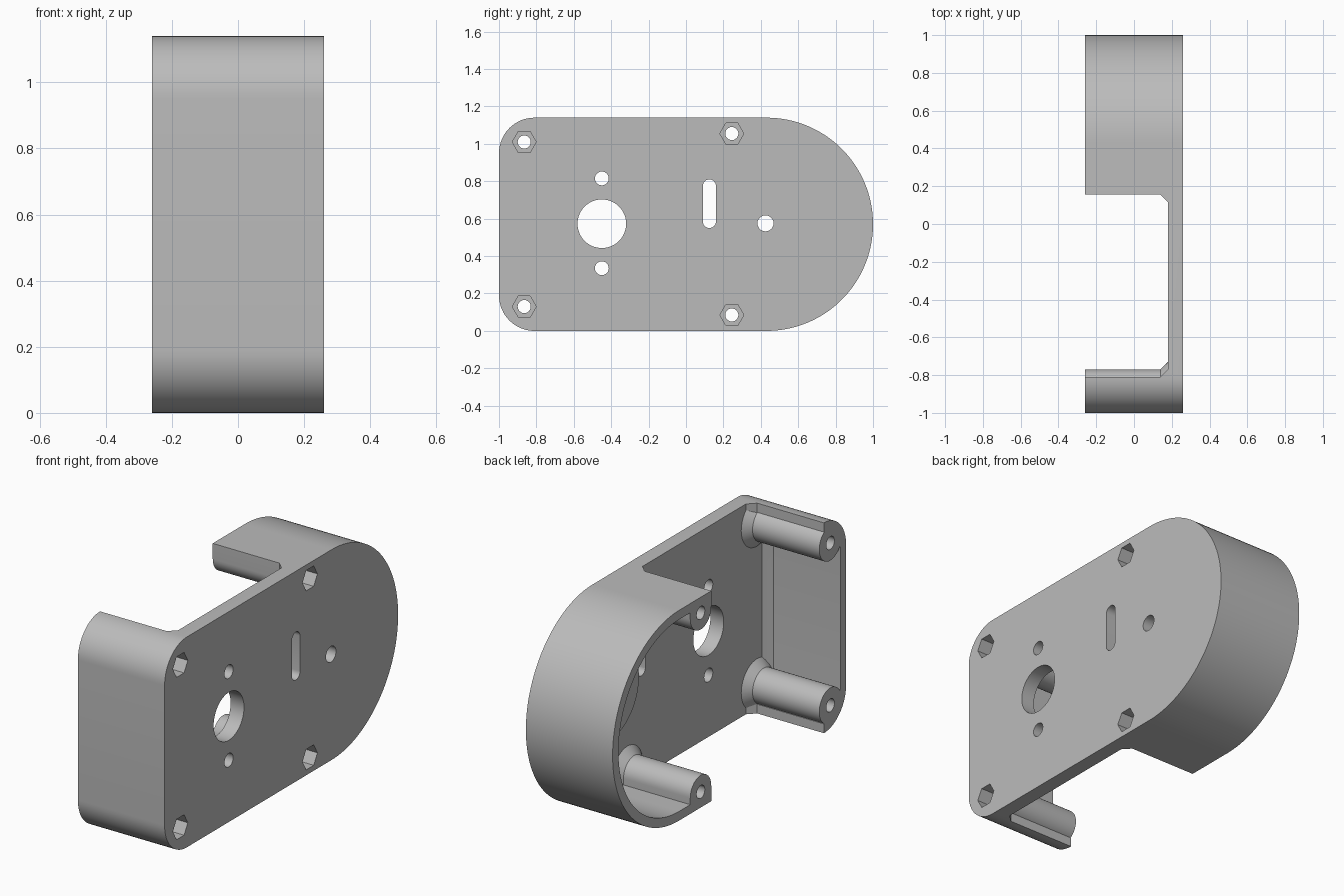
import bpy, bmesh
from math import sin, cos, pi

cube = bpy.data.objects.get("Cube")
if cube:
    bpy.data.objects.remove(cube, do_unlink=True)

grey = bpy.data.materials.new("plain grey")
grey.use_nodes = True
grey.diffuse_color = (0.5, 0.5, 0.5, 1)
grey.node_tree.nodes["Principled BSDF"].inputs["Base Color"].default_value = (0.5, 0.5, 0.5, 1)

MID = 0.57          # half height of the housing
FLOOR, FLARE = 0.18, 0.04   # inner plate face, chamfer size
OPEN = -0.26        # open side of the housing


def arc(y, z, r, start, end, n):
    return [(y + r * cos(start + (end - start) * i / n),
             z + r * sin(start + (end - start) * i / n)) for i in range(n + 1)]


def circle(y, z, r, n=40):
    return arc(y, z, r, 0, 2 * pi, n)[:-1]


def outline(inset):
    """Rounded front corners and a half-round back."""
    corner = 0.19 - inset
    return (arc(0.43, MID, MID - inset, -pi / 2, pi / 2, 72)
            + arc(-0.81, 2 * MID - 0.19, corner, pi / 2, pi, 16)
            + arc(-0.81, 0.19, corner, pi, 1.5 * pi, 16))


def rect(y0, y1, z0, z1):
    return [(y0, z0), (y1, z0), (y1, z1), (y0, z1)]


def loft(name, sections):
    """Solid through matching y-z profiles placed along x."""
    bm = bmesh.new()
    rings = [[bm.verts.new((x, y, z)) for y, z in pts] for x, pts in sections]
    for a, b in zip(rings, rings[1:]):
        for i in range(len(a)):
            j = (i + 1) % len(a)
            bm.faces.new((a[i], a[j], b[j], b[i]))
    bm.faces.new(rings[0])
    bm.faces.new(rings[-1])
    bmesh.ops.recalc_face_normals(bm, faces=bm.faces)
    mesh = bpy.data.meshes.new(name)
    bm.to_mesh(mesh)
    bm.free()
    mesh.materials.append(grey)
    ob = bpy.data.objects.new(name, mesh)
    bpy.context.collection.objects.link(ob)
    return ob


def combine(target, tool, operation):
    mod = target.modifiers.new(operation, 'BOOLEAN')
    mod.operation, mod.solver, mod.object = operation, 'EXACT', tool
    bpy.context.view_layer.objects.active = target
    bpy.ops.object.modifier_apply(modifier=mod.name)
    bpy.data.objects.remove(tool, do_unlink=True)


# Solid housing block
housing = loft("housing", [(OPEN, outline(0)), (0.26, outline(0))])

# Hollow interior with a chamfer around the plate
hollow = loft("hollow", [(-0.4, outline(0.05)), (FLOOR - FLARE, outline(0.05)),
                         (FLOOR, outline(0.05 + FLARE))])

# Gap through the top and bottom walls
gap = loft("gap", [(-0.4, rect(-0.81, 0.2, -0.1, 1.24)),
                   (FLOOR - FLARE, rect(-0.81, 0.2, -0.1, 1.24)),
                   (FLOOR, rect(-0.81 + FLARE, 0.2, -0.1, 1.24))])
combine(hollow, gap, 'UNION')


# Screw posts with flared feet, kept out of the hollow
def front_post(y, z, side, r):
    return circle(y, z, r + 0.005)


def back_post(y, z, side, r):
    start = pi if side > 0 else 0
    far = z + 0.3 * side
    return arc(y, z, r, start, start + pi, 24) + [(y + r * side, far), (y - r * side, far)]


screws = []
for side in (1, -1):
    for y, dz, shape in ((-0.865, 0.44, front_post), (0.245, 0.485, back_post)):
        z = MID + side * dz
        screws.append((y, z))
        post = loft("post", [(-0.5, shape(y, z, side, 0.09)),
                             (FLOOR - FLARE, shape(y, z, side, 0.09)),
                             (FLOOR, shape(y, z, side, 0.09 + FLARE)),
                             (0.22, shape(y, z, side, 0.09 + FLARE))])
        combine(hollow, post, 'DIFFERENCE')

# Thin round boss about the pivot hole
boss = loft("boss", [(FLOOR - 0.02, circle(0.425, MID, 0.25, 64)),
                     (0.22, circle(0.425, MID, 0.25, 64))])
combine(hollow, boss, 'DIFFERENCE')
combine(housing, hollow, 'DIFFERENCE')


# Holes through the plate and the posts
def drill(profile, start=-0.5):
    combine(housing, loft("drill", [(start, profile), (0.4, profile)]), 'DIFFERENCE')


for y, z in screws:
    drill(circle(y, z, 0.035, 24))
    drill(circle(y, z, 0.064, 6), start=0.16)   # nut pocket
drill(circle(-0.45, 0.573, 0.13, 48))
for z in (0.335, 0.815):
    drill(circle(-0.45, z, 0.037, 24))
drill(circle(0.425, 0.575, 0.043, 24))
drill(arc(0.125, 0.775, 0.035, 0, pi, 12) + arc(0.125, 0.585, 0.035, pi, 2 * pi, 12))

# Smooth the round walls, keep edges crisp
bpy.ops.object.select_all(action='DESELECT')
housing.select_set(True)
bpy.context.view_layer.objects.active = housing
bpy.ops.object.shade_smooth_by_angle(angle=pi / 6)
